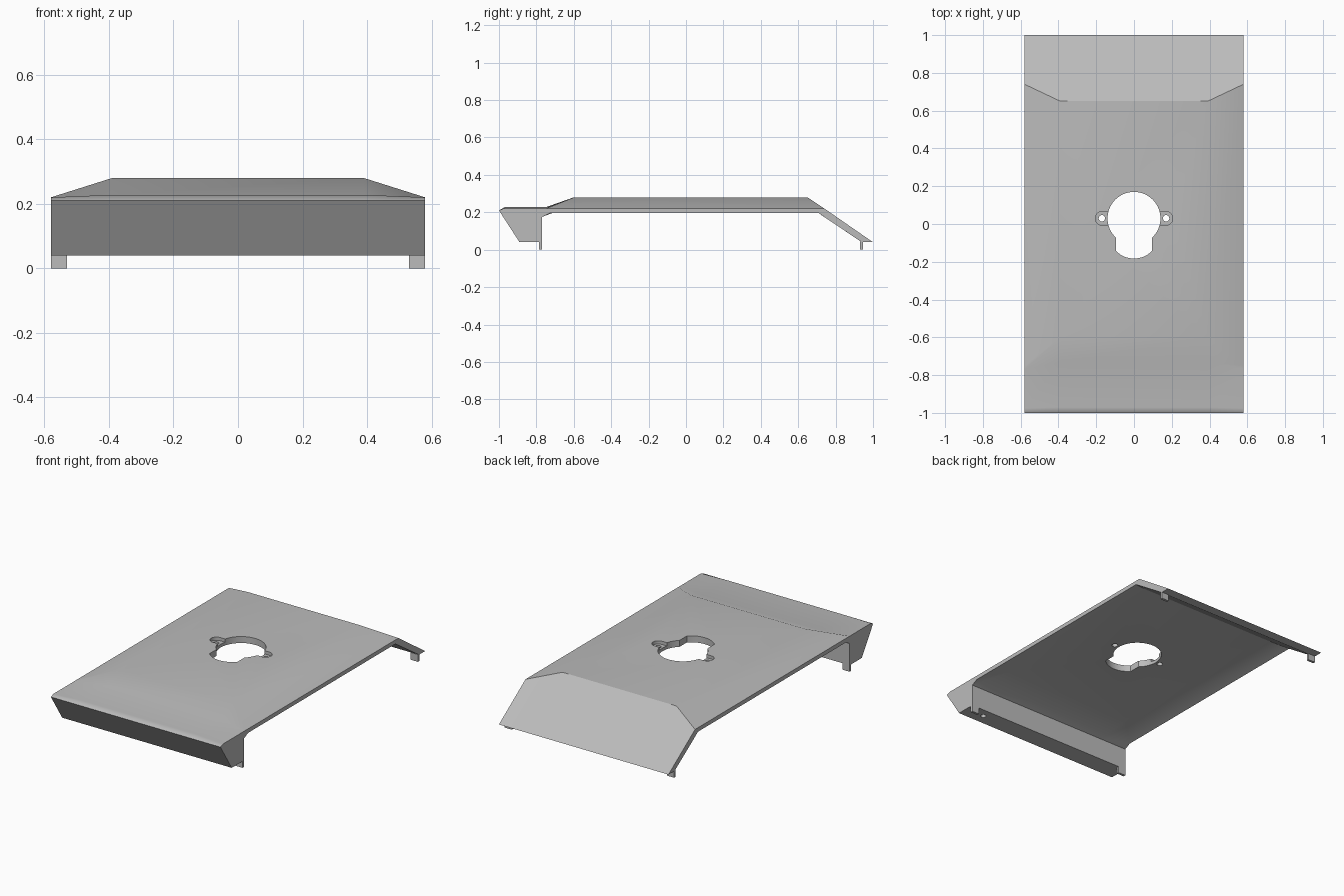
import bpy, bmesh, math

cube = bpy.data.objects.get("Cube")
if cube:
    bpy.data.objects.remove(cube)

grey = bpy.data.materials.new("plain grey")
grey.use_nodes = True
grey.diffuse_color = (0.5, 0.5, 0.5, 1)
grey.node_tree.nodes["Principled BSDF"].inputs["Base Color"].default_value = (0.5, 0.5, 0.5, 1)


def make_object(name, bm):
    bmesh.ops.recalc_face_normals(bm, faces=bm.faces)
    mesh = bpy.data.meshes.new(name)
    bm.to_mesh(mesh)
    bm.free()
    mesh.materials.append(grey)
    obj = bpy.data.objects.new(name, mesh)
    bpy.context.collection.objects.link(obj)
    return obj


def loft(name, sections):
    """Skin a row of closed sections and cap both ends."""
    bm = bmesh.new()
    rings = [[bm.verts.new(p) for p in s] for s in sections]
    n = len(rings[0])
    for a, b in zip(rings, rings[1:]):
        for i in range(n):
            j = (i + 1) % n
            bm.faces.new((a[i], a[j], b[j], b[i]))
    bm.faces.new(rings[0])
    bm.faces.new(rings[-1])
    return make_object(name, bm)


def prism(name, outline, z0, z1):
    return loft(name, [[(x, y, z) for x, y in outline] for z in (z0, z1)])


def arc(cx, cy, r, start, end, steps):
    angles = [math.radians(start + (end - start) * i / steps) for i in range(steps + 1)]
    return [(cx + r * math.cos(a), cy + r * math.sin(a)) for a in angles]


def cut(target, cutter):
    mod = target.modifiers.new("cut", 'BOOLEAN')
    mod.operation = 'DIFFERENCE'
    mod.solver = 'EXACT'
    mod.object = cutter
    bpy.context.view_layer.objects.active = target
    bpy.ops.object.modifier_apply(modifier=mod.name)
    bpy.data.objects.remove(cutter)


# Cover shell: side profile at the outer edge, and where the slopes meet the flat
W, TOP_X, INNER_X = 0.58, 0.39, 0.44
edge = [(-1, .21), (-.975, .22), (-.77, .22), (-.75, .22), (.74, .22), (1, .04),
        (.94, .04), (.71, .195), (-.73, .195), (-.77, .175), (-.77, .04), (-.89, .04)]
middle = [(-1, .21), (-.97, .228), (-.73, .228), (-.6, .28), (.65, .28), (1, .04),
          (.94, .04), (.643, .24), (-.6, .24), (-.77, .175), (-.77, .04), (-.89, .04)]


def edge_section(side):
    return [(side * W, y, z) for y, z in edge]


def middle_section(side):
    return [(side * (INNER_X if i in (7, 8) else TOP_X), y, z)
            for i, (y, z) in enumerate(middle)]


cover = loft("cover_shell", [edge_section(-1), middle_section(-1),
                             middle_section(1), edge_section(1)])

# Round central opening with a lower keyway
CY = 0.03
neck = math.degrees(math.acos(0.095 / 0.14))
low = math.degrees(math.acos(0.095 / 0.133))
opening = arc(0, CY, 0.14, -neck, 180 + neck, 48) + arc(0, -0.05, 0.133, 180 + low, 360 - low, 14)

# Screw recesses with through holes either side of the opening
for side in (-1, 1):
    tab = [(side * x, y) for x, y in
           [(0.1, CY - 0.037)] + arc(0.168, CY, 0.037, -90, 90, 16) + [(0.1, CY + 0.037)]]
    cut(cover, prism("recess_cutter", tab, 0.26, 0.4))
    cut(cover, prism("screw_cutter", arc(side * 0.17, CY, 0.017, 0, 345, 23), 0.1, 0.4))
cut(cover, prism("opening_cutter", opening, 0.1, 0.4))

# Small blind hole under the front lip
cut(cover, prism("lip_hole_cutter", arc(0.45, -0.825, 0.016, 0, 345, 23), 0, 0.1))

# Smooth slopes, crisp creases
bpy.ops.object.select_all(action='DESELECT')
cover.select_set(True)
bpy.context.view_layer.objects.active = cover
bpy.ops.object.shade_smooth_by_angle(angle=math.radians(30))
weighted = cover.modifiers.new("weighted_normals", 'WEIGHTED_NORMAL')
weighted.keep_sharp = True

# Locating feet at the four corners
for end, y0, y1, top in (("front", -.785, -.77, .04), ("back", .93, .945, .045)):
    for label, side in (("left", 1), ("right", -1)):
        foot = [(side * x, y) for x, y in ((.53, y0), (W, y0), (W, y1), (.53, y1))]
        prism(f"{end}_{label}_foot", foot, 0, top)
